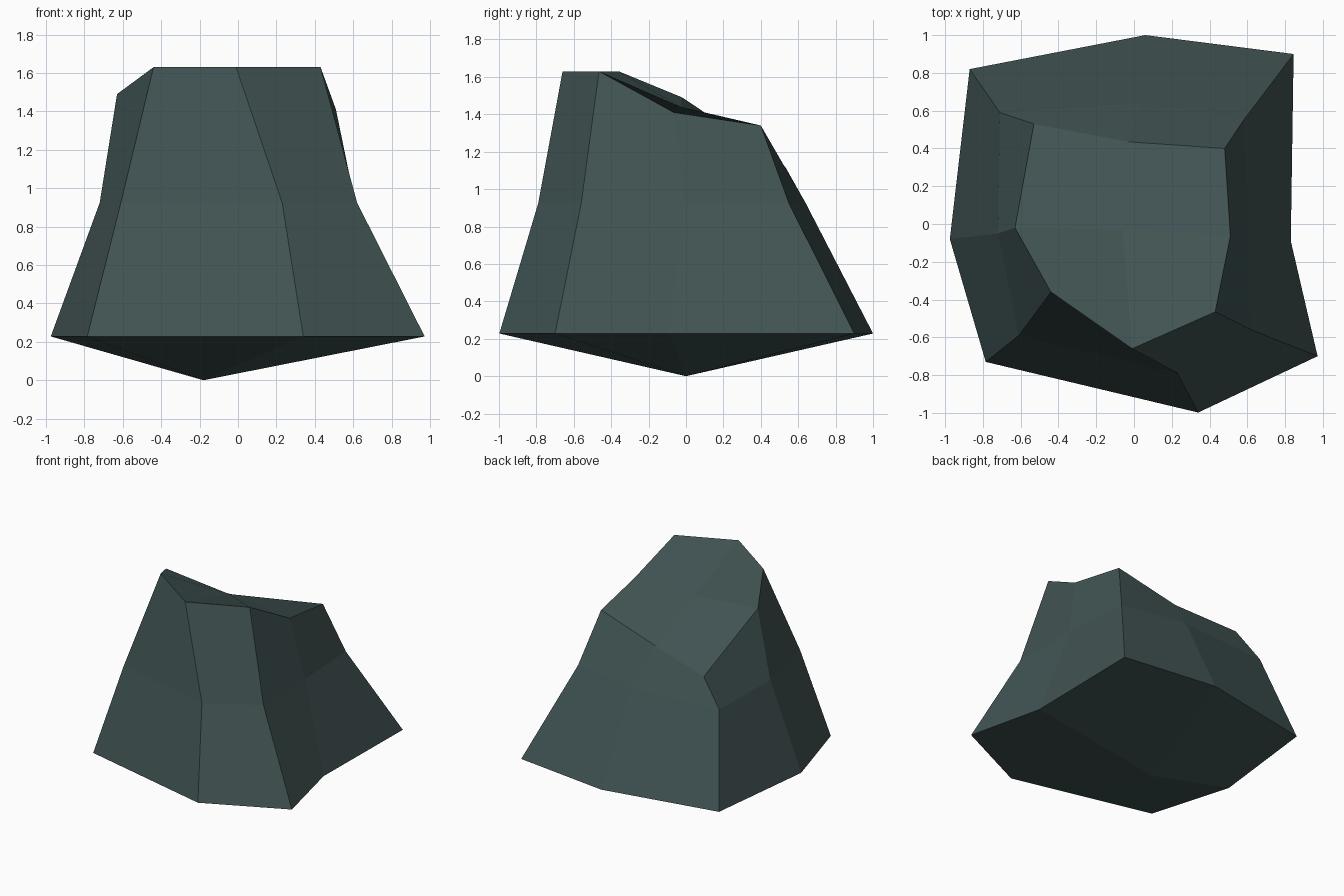
import bpy, bmesh

if "Cube" in bpy.data.objects:
    bpy.data.objects.remove(bpy.data.objects["Cube"])

# Boulder made as a once-divided cube: three rings of eight points, anticlockwise
# from the front left; even points are corners, odd points are side middles
base = [(-.785, -.73), (.34, -.998), (.972, -.70), (.83, -.09),
        (.845, .90), (.06, 1.0), (-.87, .82), (-.975, -.08)]
waist = [(-.61, -.59), (.23, -.79), (.62, -.56), (.61, -.01),
         (.58, .55), (.04, .64), (-.71, .59), (-.72, -.05)]
crown = [(-.44, -.36, 1.63), (-.01, -.66, 1.63), (.43, -.465, 1.63), (.51, -.065, 1.41),
         (.48, .40, 1.34), (-.03, .435, 1.20), (-.53, .53, 1.12), (-.63, -.02, 1.49)]

bm = bmesh.new()
low = [bm.verts.new((x, y, .228)) for x, y in base]
mid = [bm.verts.new((x, y, .925)) for x, y in waist]
top = [bm.verts.new(p) for p in crown]
bottom_tip = bm.verts.new((-.18, 0, 0))
top_middle = bm.verts.new((-.06, -.03, 1.44))


def quad(corner, a, centre, b, flip):
    """Quad that starts at its cube corner, so it folds towards the side middle."""
    bm.faces.new((corner, b, centre, a) if flip else (corner, a, centre, b))


# Each cube corner owns one cap quad and one quad on either side
for ring, cap, is_top in ((low, bottom_tip, False), (top, top_middle, True)):
    for i in range(0, 8, 2):
        after, before = (i + 1) % 8, i - 1
        quad(ring[i], ring[after], mid[after], mid[i], is_top)
        quad(ring[i], ring[before], mid[before], mid[i], not is_top)
        quad(ring[i], ring[after], cap, ring[before], not is_top)

mesh = bpy.data.meshes.new("boulder")
bm.to_mesh(mesh)
bm.free()

# Single dark slate colour, flat shaded
slate = bpy.data.materials.new("dark slate")
slate.diffuse_color = (.053, .088, .087, 1)
slate.use_nodes = True
slate.node_tree.nodes["Principled BSDF"].inputs["Base Color"].default_value = slate.diffuse_color
mesh.materials.append(slate)
boulder = bpy.data.objects.new("boulder", mesh)
bpy.context.collection.objects.link(boulder)
